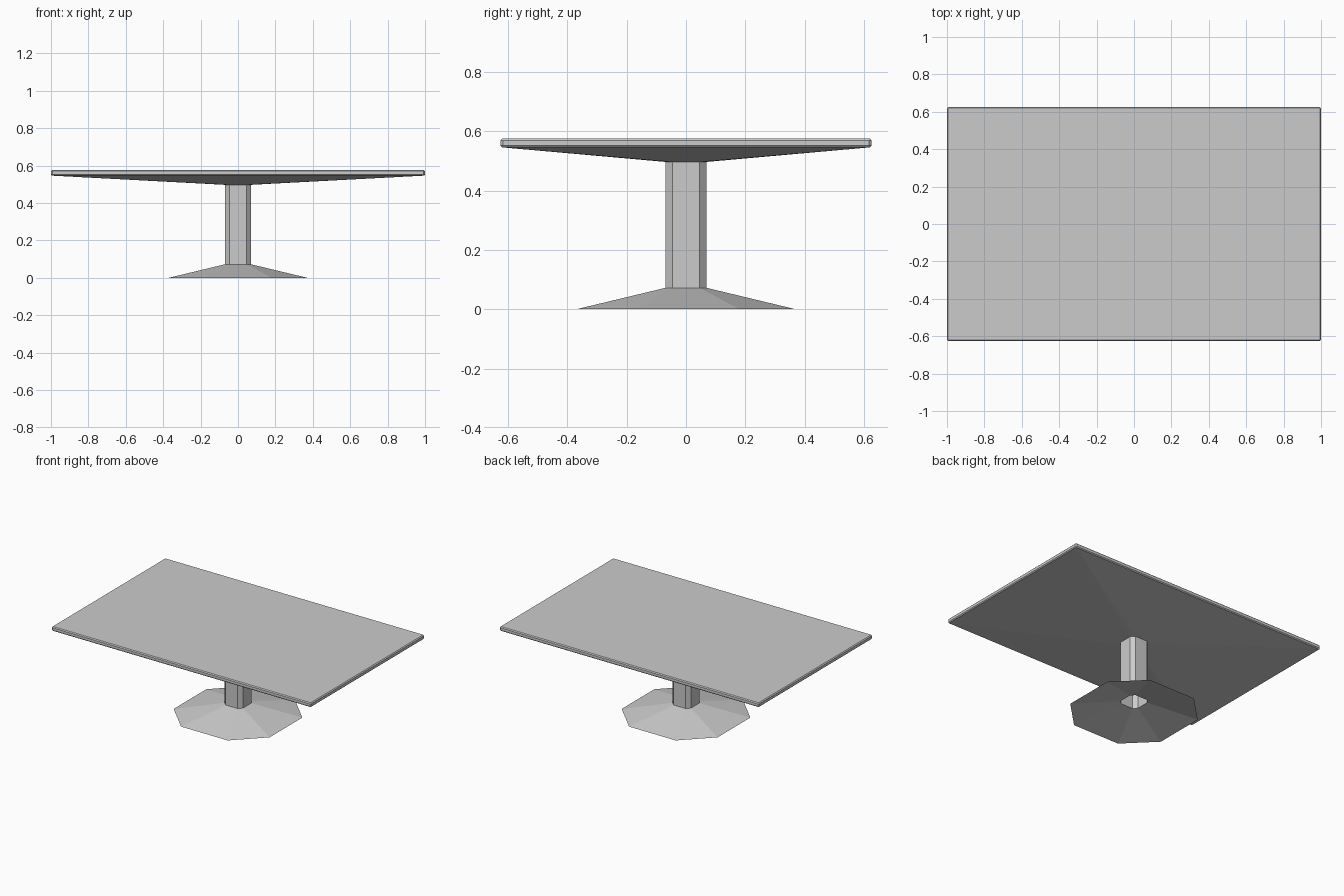
import bpy, bmesh

if "Cube" in bpy.data.objects:
    bpy.data.objects.remove(bpy.data.objects["Cube"])


def ring(bm, hx, hy, cut, z):
    """Rectangle with cut corners: eight points, counter-clockwise."""
    pts = [(hx, -hy + cut), (hx, hy - cut), (hx - cut, hy), (-hx + cut, hy),
           (-hx, hy - cut), (-hx, -hy + cut), (-hx + cut, -hy), (hx - cut, -hy)]
    return [bm.verts.new((x, y, z)) for x, y in pts]


def loft(name, rings, cap_top=False):
    bm = bmesh.new()
    loops = [ring(bm, *r) for r in rings]
    for a, b in zip(loops, loops[1:]):
        for i in range(8):
            j = (i + 1) % 8
            bm.faces.new((a[i], a[j], b[j], b[i]))
    if cap_top:
        bm.faces.new(loops[-1])
    mesh = bpy.data.meshes.new(name)
    bm.to_mesh(mesh)
    bm.free()
    obj = bpy.data.objects.new(name, mesh)
    bpy.context.collection.objects.link(obj)
    return obj


# Flared foot, an open shell
loft("base", [(0.37, 0.37, 0.19, 0.0), (0.07, 0.07, 0.024, 0.072)])

# Eight-sided open column
loft("column", [(0.07, 0.07, 0.024, 0.072), (0.07, 0.07, 0.024, 0.497)])

# Tabletop: sloping underside, chamfered rim, flat top
loft("tabletop", [
    (0.07, 0.07, 0.024, 0.497),
    (0.994, 0.620, 0.004, 0.546),
    (1.0, 0.626, 0.008, 0.552),
    (1.0, 0.626, 0.008, 0.570),
    (0.994, 0.620, 0.004, 0.576),
], cap_top=True)
